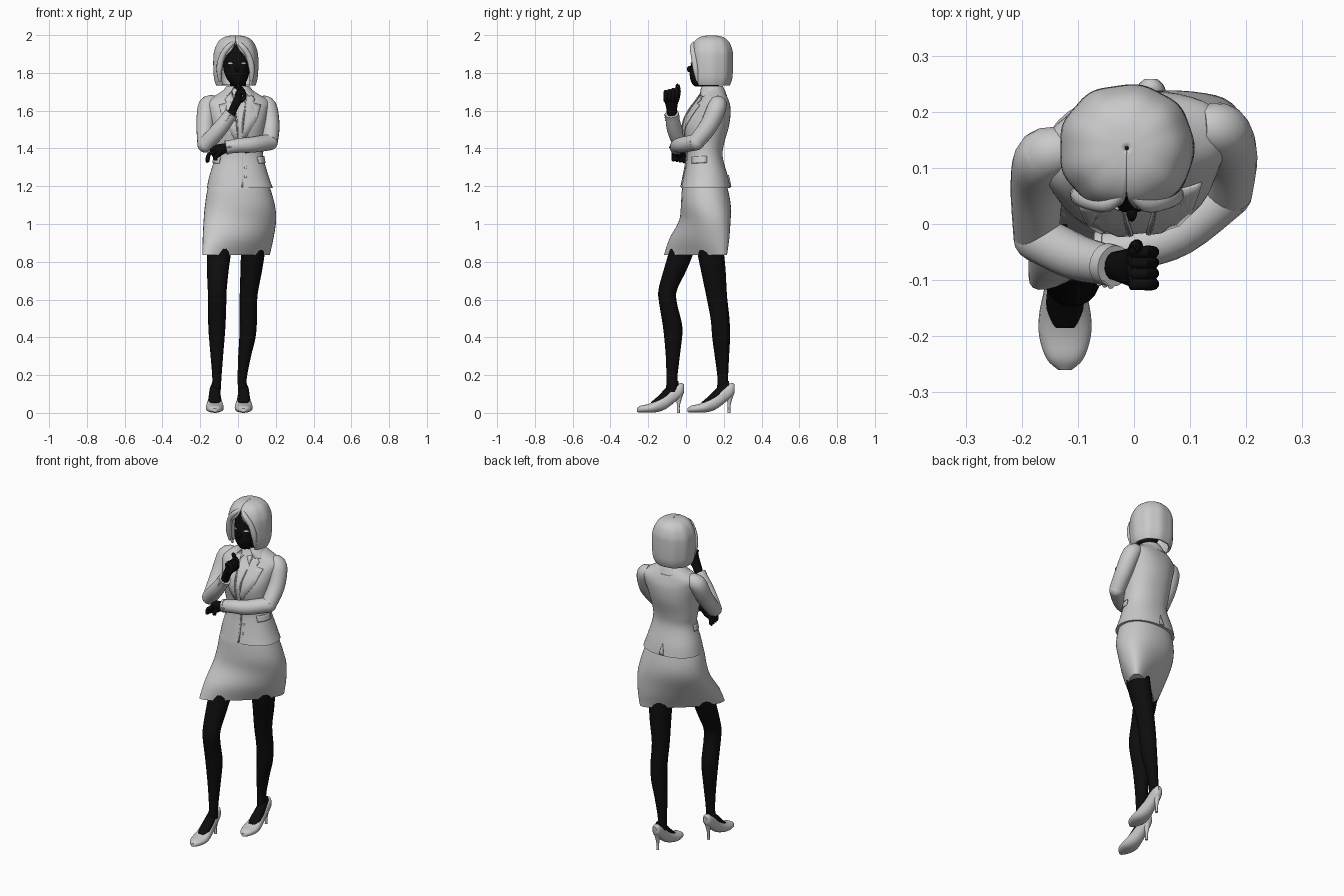
import bpy, bmesh
from math import sin, cos, pi, copysign, radians
from mathutils import Vector
from mathutils.bvhtree import BVHTree

if "Cube" in bpy.data.objects:
    bpy.data.objects.remove(bpy.data.objects["Cube"])

CM = 0.01          # all part sizes below are in hundredths of a unit
made = []


def material(name, value):
    mat = bpy.data.materials.new(name)
    mat.use_nodes = True
    colour = (value, value, value, 1)
    mat.diffuse_color = colour
    mat.node_tree.nodes["Principled BSDF"].inputs["Base Color"].default_value = colour
    return mat


grey = material("light grey", 0.588)
black = material("black", 0.004)
white = material("white", 0.9)


def finish(name, bm, mat, thickness=0, offset=0):
    """Turn a bmesh into a named object, with optional shell thickness."""
    bmesh.ops.recalc_face_normals(bm, faces=bm.faces)
    mesh = bpy.data.meshes.new(name)
    bm.to_mesh(mesh)
    bm.free()
    mesh.materials.append(mat)
    obj = bpy.data.objects.new(name, mesh)
    bpy.context.scene.collection.objects.link(obj)
    if thickness:
        shell = obj.modifiers.new("Thickness", "SOLIDIFY")
        shell.thickness, shell.offset = thickness, offset
    made.append(obj)
    return obj


def spline(rows, steps):
    """Smooth the control rows with a Catmull-Rom curve."""
    rows = [list(r) + [0] * (7 - len(r)) for r in rows]
    out = []
    for i in range(len(rows) - 1):
        p, q, r, s = (rows[max(0, min(len(rows) - 1, i + k))] for k in (-1, 0, 1, 2))
        for n in range(steps):
            t = n / steps
            out.append([b + t * (c - a + t * (2 * a - 5 * b + 4 * c - d + t * (3 * (b - c) + d - a))) / 2
                        for a, b, c, d in zip(p, q, r, s)])
    return out + [rows[-1]]


def loft(name, mat, rows, axes=None, segs=24, power=2, ripple=0, thickness=0, steps=4):
    """Skin rings of (x, y, z, half width, half depth, shear, front gap).
    axes fixes the ring plane; without it rings follow the path."""
    rings = spline(rows, steps)
    is_open = any(r[6] > 0 for r in rings)
    centres = [Vector(r[:3]) for r in rings]
    start = (centres[1] - centres[0]).normalized()
    ref = min((Vector(v) for v in ((1, 0, 0), (0, 1, 0), (0, 0, 1))), key=lambda v: abs(v.dot(start)))
    bm = bmesh.new()
    loops = []
    for i, (c, r) in enumerate(zip(centres, rings)):
        if axes:
            u, v = (Vector(a) for a in axes)
        else:
            tangent = (centres[min(i + 1, len(rings) - 1)] - centres[max(i - 1, 0)]).normalized()
            u = tangent.cross(ref).normalized()
            v = tangent.cross(u)
        gap = max(r[6], 0)
        loop = []
        for k in range(segs + is_open):
            t = gap + (2 * pi - 2 * gap) * k / segs - pi / 2
            wave = 1 + ripple * cos(9 * t)
            du = copysign(abs(cos(t)) ** (2 / power), cos(t)) * max(r[3], 0.1) * wave
            dv = copysign(abs(sin(t)) ** (2 / power), sin(t)) * max(r[4], 0.1) * wave + r[5] * du
            loop.append(bm.verts.new((c + u * du + v * dv) * CM))
        loops.append(loop)
    for lo, hi in zip(loops, loops[1:]):
        for k in range(segs):
            j = (k + 1) % len(lo)
            bm.faces.new((lo[k], lo[j], hi[j], hi[k]))
    if not is_open:
        bm.faces.new(loops[0][::-1])
        bm.faces.new(loops[-1])
    return finish(name, bm, mat, thickness)


def tube(name, mat, points, radius, segs=10):
    return loft(name, mat, [(*p, radius, radius) for p in points] +
                [(*(Vector(points[-1]) * 1.002), radius / 3, radius / 3)], segs=segs, steps=3)


def ball(name, mat, centre, size):
    bm = bmesh.new()
    bmesh.ops.create_uvsphere(bm, u_segments=16, v_segments=10, radius=CM)
    for v in bm.verts:
        v.co = Vector(a * b for a, b in zip(v.co, size)) + Vector(centre) * CM
    return finish(name, bm, mat)


def plate(name, mat, outline, target, side="front"):
    """Lay a thin outline on the surface of a target, seen from one side."""
    mesh = target.data
    tree = BVHTree.FromPolygons([v.co.copy() for v in mesh.vertices], [tuple(p.vertices) for p in mesh.polygons])
    ray = Vector({"front": (0, 1, 0), "back": (0, -1, 0), "left": (-1, 0, 0), "right": (1, 0, 0)}[side])
    bm = bmesh.new()
    flat = [Vector((h, 0, z)) if ray.y else Vector((0, h, z)) for h, z in outline]
    bm.faces.new([bm.verts.new(p * CM - ray) for p in flat])
    bmesh.ops.triangulate(bm, faces=bm.faces)
    bmesh.ops.subdivide_edges(bm, edges=bm.edges, cuts=3, use_grid_fill=True)
    for v in list(bm.verts):
        hit = tree.ray_cast(v.co, ray)[0]
        if hit:
            v.co = hit - ray * 0.004
        else:
            bm.verts.remove(v)
    return finish(name, bm, mat, 0.005)


FLAT = ((1, 0, 0), (0, 1, 0))      # level rings
UPRIGHT = ((1, 0, 0), (0, 0, 1))   # rings across the foot

# Skirt, swept forward over the leading right thigh
loft("skirt", grey, [(-1, 5, 83.5, 17.8, 8, .8), (0, 7, 92, 18.7, 11.5, .55), (1, 10, 102, 19.2, 12.5, .25),
                     (1, 10.5, 110, 18.5, 13, .1), (.5, 10, 119, 16.5, 12, .05), (.5, 10, 124, 14, 10.5)],
     FLAT, segs=40, power=2.2)

# Fitted jacket
jacket = loft("jacket", grey, [(1, 10.5, 119, 17.5, 13), (.5, 10.5, 125, 15.8, 11.8), (.5, 10, 135, 13, 9.5),
                               (0, 10, 142, 13.2, 10), (0, 10.5, 152, 14.5, 12.3, .04), (0, 12.5, 160, 16, 11, .1),
                               (0, 14, 165, 16.5, 8.5, .12), (0, 14.5, 169, 10.5, 6.5, .05), (0, 14.5, 172, 6, 5)],
              FLAT, segs=40, power=2.2)
for side, s in (("left", 1), ("right", -1)):
    plate(side + "_lapel", grey, [(1 + s * x, z) for x, z in
          ((4, 170), (8, 166), (7, 164), (11, 163), (9, 155), (1, 142), (1.5, 155))], jacket)
    plate(side + "_shirt_collar", grey, [(s * x, z) for x, z in ((1, 168), (4, 169), (4, 164))], jacket)
    plate(side + "_pocket_flap", grey, [(3, 135.5), (11, 136), (11, 132.5), (3, 132)], jacket, side)
plate("front_closure", grey, [(1.8, 141), (2.6, 141), (2.6, 119.5), (1.8, 119.5)], jacket)
plate("back_vent", grey, [(0, 126), (1.5, 119.5), (-1.5, 119.5)], jacket, "back")
for z in (125, 130, 138):
    plate("jacket_button", grey, [(4 + .7 * cos(k * pi / 4), z + .7 * sin(k * pi / 4)) for k in range(8)], jacket)
loft("jacket_collar", grey, [(0, 13.8, 173, 5.8, 5.4, 0, .35), (0, 13.8, 170.5, 7.6, 6.6, 0, .45),
                             (0, 14, 167.5, 10.5, 7.5, 0, .6)], FLAT, thickness=.006)

# Sleeves: upper arm, elbow, forearm and cuff on each side
sleeves = {
    "right": ([(-12, 13, 164, 4, 4), (-16, 12, 162.5, 5, 5), (-17.3, 7, 153, 4.7, 4.7), (-17.3, -2, 142, 4.2, 4.2)],
              [(-17.3, -2.5, 142, 4.2, 4.2), (-10, -6, 150, 4.1, 4.1), (-3.5, -7.5, 158.5, 3.4, 3.4)]),
    "left": ([(12, 17, 164, 4, 4), (15.5, 16.5, 162, 5, 5), (17.2, 12, 152, 4.8, 4.8), (16.8, 5.5, 143.5, 4.3, 4.3)],
             [(16.8, 5.5, 143.3, 4.3, 4.3), (8, -1.5, 142, 4.2, 4.2), (0, -4.3, 141.5, 3.8, 3.8), (-6.5, -5, 140.5, 3.4, 3.4)]),
}
for side, (upper, lower) in sleeves.items():
    loft(side + "_upper_sleeve", grey, upper, segs=20)
    loft(side + "_forearm_sleeve", grey, lower, segs=20)
    ball(side + "_elbow", grey, lower[0][:3], (lower[0][3],) * 3)
    ball(side + "_shoulder", grey, upper[1][:3], (4.9, 4.9, 4.9))
    end, before = Vector(lower[-1][:3]), Vector(lower[-2][:3])
    loft(side + "_cuff", grey, [(*end.lerp(before, .22), 3.8, 3.8), (*end, 3.7, 3.7)], segs=20)
    for k in range(3):
        ball(side + "_cuff_button", grey, end.lerp(before, .1 + .16 * k) + Vector((0, -3.8, 0)), (.5, .4, .5))

# Right hand, a loose fist below the chin
loft("right_palm", black, [(-4, -7.4, 157, 2.2, 2.4), (-2, -7.6, 162, 2.2, 3), (0, -7.7, 166, 2.3, 3.7),
                           (.3, -7.7, 170, 1.6, 3.4)], segs=14)
for k in range(4):
    y = -10.7 + 1.9 * k
    tube("right_finger", black, [(-.5, y, 169), (2.2, y, 170 + k / 2), (3.4, y, 167.5), (1.8, y, 165)], 1.1)
tube("right_thumb", black, [(0, -4.8, 165), (.5, -3.8, 170), (0, -4.5, 173.5)], 1.1)

# Left hand, tucked under the right elbow
loft("left_palm", black, [(-5, -5, 140.7, 2.4, 2.4), (-9, -4.8, 139.5, 3, 2.2), (-12, -4, 138.3, 3.6, 2),
                          (-14, -3.6, 137.5, 3.2, 1.5)], segs=14)
for k in range(4):
    y = -6.5 + 1.8 * k
    tube("left_finger", black, [(-12, y, 138), (-15.3, y, 137), (-16.2, y, 133.8 - k / 4)], 1.1)
tube("left_thumb", black, [(-9, -5.5, 139), (-11.5, -6, 136), (-12, -5.5, 134)], 1.1)

# Stockinged legs
legs = {
    "right": [(-9, 0, 95, 6.3, 6.8), (-10, -2.5, 85, 6.3, 6.6), (-10.7, -6, 75, 5.7, 6), (-11, -9.7, 65, 5, 4.9),
              (-11, -9.5, 58, 4.8, 4.7), (-11.2, -7, 45, 4.5, 5.1), (-11.2, -7, 30, 3.3, 3.7),
              (-11.2, -7.5, 18, 2.4, 2.9), (-11.7, -7.2, 11, 2.5, 3.4)],
    "left": [(7.5, 12, 95, 6.3, 6.8), (7.8, 13, 85, 6.3, 7), (7, 14.5, 75, 5.7, 6.5), (5.6, 16.2, 62, 4.7, 5.5),
             (5.5, 18, 50, 4.6, 5), (5, 18.6, 40, 4.3, 4.7), (3.5, 19, 30, 3.4, 3.8),
             (2.2, 19.5, 18, 2.4, 2.8), (2.6, 19.4, 11, 2.5, 3.4)],
}
# Pumps and feet, measured back from the toe
pump = [(0, 1.4, 1.2, 1), (2, 2, 3.3, 1.8), (6, 2.4, 4.6, 2.3), (10, 3.4, 4.6, 3.1), (15, 6, 3.6, 4.1),
        (20, 10, 3, 4.4), (23.5, 12.2, 2.5, 3.6), (25, 12.8, 1.2, 2.2)]
foot = [(7.5, 4.5, 2, 1.2), (11, 5.7, 3.4, 3), (15, 8.3, 3.1, 4.5), (19, 11.3, 2.6, 5), (22, 13, 2, 4)]
for side, x, toe in (("right", -12.3, -26), ("left", 3, .8)):
    loft(side + "_leg", black, legs[side], FLAT, segs=20)
    loft(side + "_foot", black, [(x, toe + d, z, a, b) for d, z, a, b in foot], UPRIGHT, segs=16)
    loft(side + "_shoe", grey, [(x, toe + d, z, a, b) for d, z, a, b in pump], UPRIGHT, segs=20, power=2.3)
    loft(side + "_heel", grey, [(x, toe + 22, 0, .8, .8), (x, toe + 22, 4, .8, .8), (x, toe + 22.5, 10, 1.9, 2)],
         FLAT, segs=12)

# Neck, head and face
loft("neck", black, [(0, 14.5, 168, 4.7, 4.5), (0, 13, 174, 4.3, 4.3), (0, 12, 180, 4.3, 4.5)], FLAT)
head = loft("head", black, [(0, 7, 172.8, 1.5, 2), (0, 7.4, 174, 3.5, 4), (-.5, 9, 178, 6, 7), (-.8, 11, 184, 7.2, 8.5),
                            (-1, 12, 190, 7, 8), (-1, 12, 195, 5, 6)], FLAT)
ball("nose", black, (-.4, 2.4, 182), (1, 2, 1.8))
ball("lips", black, (-.3, 3.2, 178), (2, 1.2, .9))
for side, x in (("right", -4), ("left", 2.9)):
    plate(side + "_eye", white, [(x + 1.3 * cos(k * pi / 4), 185 + .45 * sin(k * pi / 4)) for k in range(8)], head)

# Bobbed hair with an open front and two locks framing the face
loft("hair", grey, [(-1.3, 13.5, 199.2, .3, .3), (-1.3, 13.5, 198.6, 5, 5), (-1.3, 13.5, 196.3, 8.5, 8.5, 0, .02),
                    (-1.3, 13.5, 192, 10.6, 10.3, 0, .18), (-1.3, 13.5, 188, 11.2, 10.6, 0, .5),
                    (-1.3, 13.5, 182, 11.2, 10.6, 0, .7), (-1.3, 13.5, 177, 10.8, 10.2, 0, .78),
                    (-1.3, 13.5, 173.5, 9.8, 9, 0, .82)],
     FLAT, segs=72, power=2.15, ripple=.014, thickness=.014)
for side, s in (("right", -1), ("left", 1)):
    loft(side + "_front_lock", grey, [(-1.3 + s * x, y, z, r, r) for x, y, z, r in
         ((.5, 5.5, 196.5, .7), (3.5, 3.5, 194, 1.4), (7, 4.2, 189, 1.6), (8.6, 5.2, 182, 1.6), (8.4, 6, 175.5, .6))], segs=10)

# Smooth shading with sharp edges kept
for obj in made:
    obj.select_set(True)
bpy.context.view_layer.objects.active = made[0]
bpy.ops.object.shade_smooth_by_angle(angle=radians(40))
